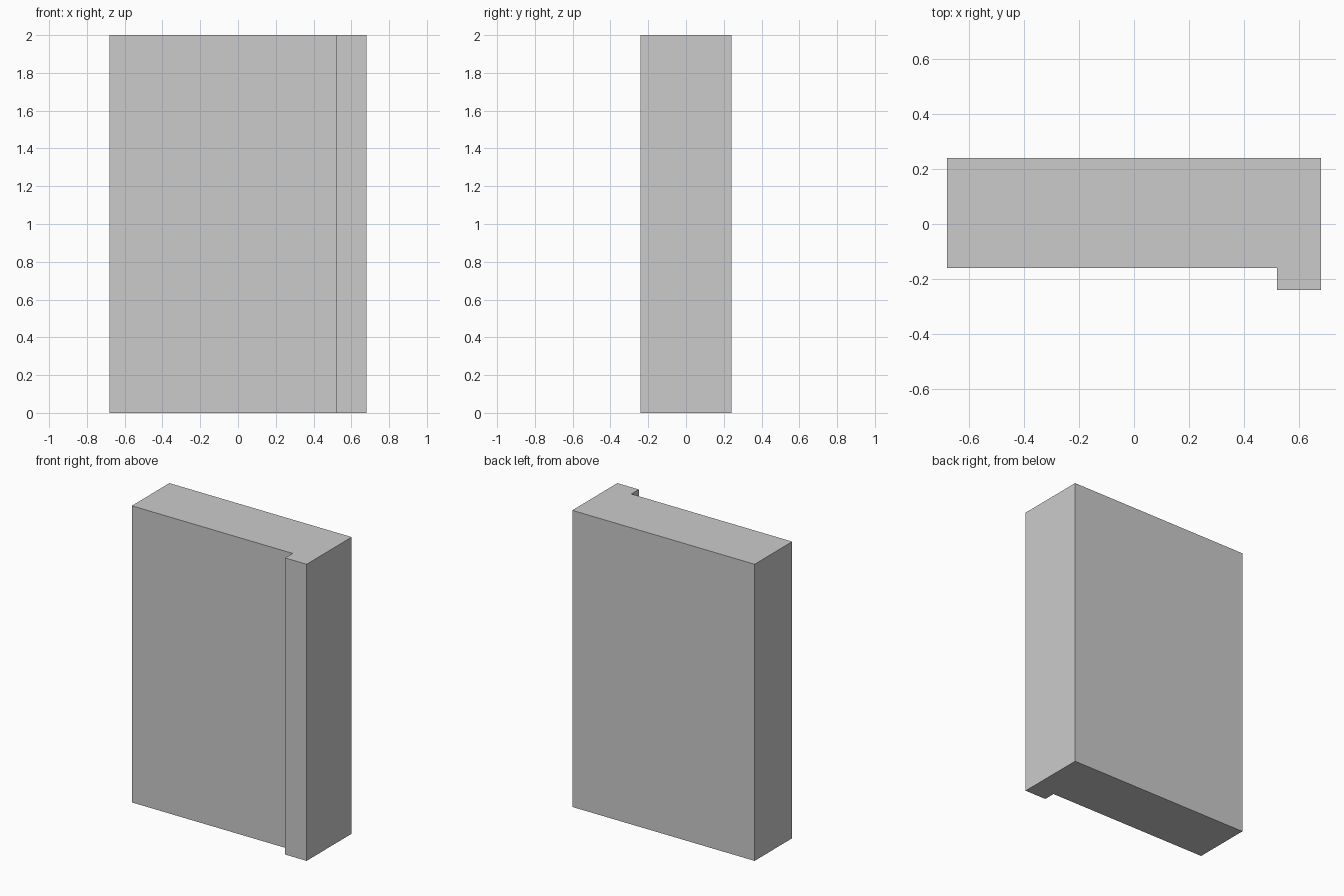
import bpy
import bmesh

if "Cube" in bpy.data.objects:
    bpy.data.objects.remove(bpy.data.objects["Cube"])


def extrude_profile(name, points, height):
    """Extrude a closed plan outline straight up from the ground."""
    bm = bmesh.new()
    base = bm.faces.new([bm.verts.new((x, y, 0)) for x, y in points])
    result = bmesh.ops.extrude_face_region(bm, geom=[base], use_keep_orig=True)
    top = [g for g in result["geom"] if isinstance(g, bmesh.types.BMVert)]
    bmesh.ops.translate(bm, verts=top, vec=(0, 0, height))
    bmesh.ops.recalc_face_normals(bm, faces=bm.faces)
    mesh = bpy.data.meshes.new(name)
    bm.to_mesh(mesh)
    bm.free()
    obj = bpy.data.objects.new(name, mesh)
    bpy.context.collection.objects.link(obj)
    return obj


# Wall panel with a shallow pilaster stepping forward on its right edge
half_width, half_depth = 0.68, 0.24
pilaster_x, wall_front = 0.52, -0.16
outline = [
    (-half_width, wall_front),
    (pilaster_x, wall_front),
    (pilaster_x, -half_depth),
    (half_width, -half_depth),
    (half_width, half_depth),
    (-half_width, half_depth),
]
extrude_profile("wall_with_pilaster", outline, 2.0)
